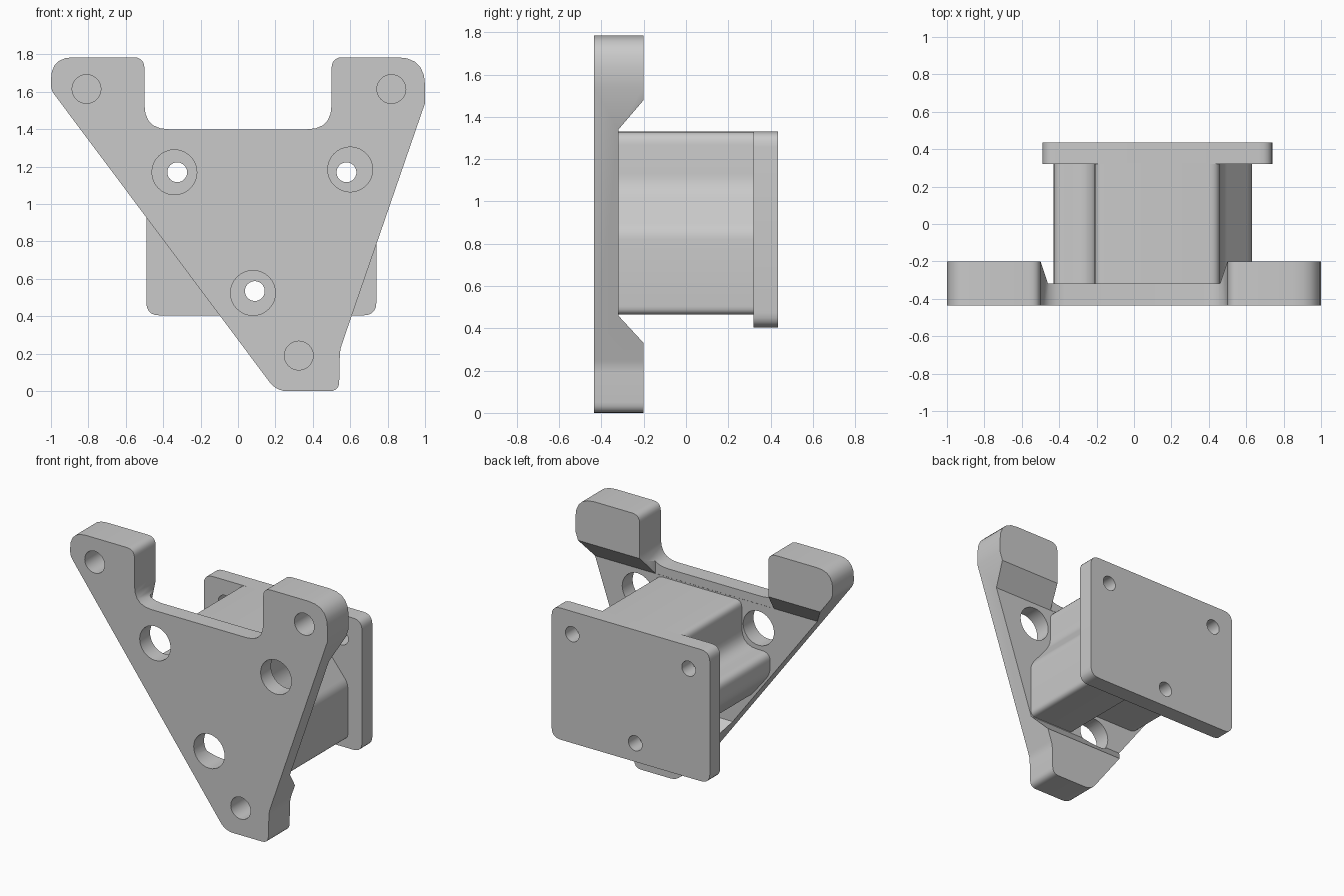
import bpy
import bmesh
import math
from mathutils import Vector

cube = bpy.data.objects.get("Cube")
if cube:
    bpy.data.objects.remove(cube, do_unlink=True)

grey = bpy.data.materials.new("plain grey")
grey.use_nodes = True
grey.diffuse_color = (0.59, 0.59, 0.59, 1)
grey.node_tree.nodes["Principled BSDF"].inputs["Base Color"].default_value = grey.diffuse_color


def rounded(corners, steps=5):
    """Outline from (a, b, cut) corners, each blended over its cut length."""
    out = []
    for i, (a, b, cut) in enumerate(corners):
        p = Vector((a, b))
        if cut == 0:
            out.append(p)
            continue
        before = Vector(corners[i - 1][:2])
        after = Vector(corners[(i + 1) % len(corners)][:2])
        start = p + (before - p).normalized() * cut
        end = p + (after - p).normalized() * cut
        for k in range(steps + 1):
            s = k / steps
            out.append(start * (1 - s) ** 2 + p * 2 * s * (1 - s) + end * s * s)
    return out


def prism(name, outline, axis, low, high):
    """Extrude a flat outline along one axis."""
    place = {"X": lambda a, b, d: (d, a, b),
             "Y": lambda a, b, d: (a, d, b),
             "Z": lambda a, b, d: (a, b, d)}[axis]
    bm = bmesh.new()
    base = [bm.verts.new(place(a, b, low)) for a, b in outline]
    top = [bm.verts.new(place(a, b, high)) for a, b in outline]
    bm.faces.new(base)
    bm.faces.new(top[::-1])
    for i in range(len(base)):
        bm.faces.new((base[i - 1], base[i], top[i], top[i - 1]))
    bmesh.ops.recalc_face_normals(bm, faces=bm.faces)
    mesh = bpy.data.meshes.new(name)
    bm.to_mesh(mesh)
    bm.free()
    obj = bpy.data.objects.new(name, mesh)
    obj.data.materials.append(grey)
    bpy.context.collection.objects.link(obj)
    return obj


def cut(target, cutter):
    """Subtract the cutter and discard it."""
    bpy.ops.object.select_all(action="DESELECT")
    bpy.context.view_layer.objects.active = target
    target.select_set(True)
    mod = target.modifiers.new("cut", "BOOLEAN")
    mod.operation = "DIFFERENCE"
    mod.solver = "EXACT"
    mod.object = cutter
    bpy.ops.object.modifier_apply(modifier=mod.name)
    bpy.data.objects.remove(cutter, do_unlink=True)


def drill(target, x, z, radius, low, high):
    ring = [(x + radius * math.cos(t * math.tau / 32), z + radius * math.sin(t * math.tau / 32))
            for t in range(32)]
    cut(target, prism("drill", ring, "Y", low, high))


# Front plate with its three thick corner pads
front_plate = prism("front_plate", rounded([
    (-1, 1.785, 0.12), (-0.5, 1.785, 0.06), (-0.5, 1.4, 0.13),
    (0.5, 1.4, 0.13), (0.5, 1.785, 0.06), (1, 1.785, 0.15),
    (1, 1.54, 0), (0.545, 0.22, 0.03), (0.54, 0, 0.05),
    (0.205, 0, 0.06), (-1, 1.61, 0.03)]), "Y", -0.435, -0.2)

# Thin the middle, leaving sloped shoulders on the pads
cut(front_plate, prism("middle_cutter", [
    (-0.32, 1.34), (-0.1, 1.597), (-0.1, 0.222), (-0.32, 0.46)], "X", -1.2, 1.2))
cut(front_plate, prism("upper_cutter", [
    (-0.46, -0.319), (0.46, -0.319), (0.533, -0.1), (-0.533, -0.1)], "Z", 1.3, 1.9))

# Large access holes and blind pad holes
for x, z in ((-0.34, 1.17), (0.6, 1.185), (0.08, 0.525)):
    drill(front_plate, x, z, 0.12, -0.6, -0.1)
for x, z in ((-0.81, 1.615), (0.82, 1.615), (0.325, 0.19)):
    drill(front_plate, x, z, 0.077, -0.6, -0.26)

# Central column, recessed around the access holes
column = prism("column", rounded([
    (-0.21, 1.33, 0.05), (0.46, 1.33, 0.06), (0.46, 1.07, 0.06),
    (0.63, 0.86, 0.04), (0.63, 0.465, 0.04), (0.27, 0.465, 0.03),
    (0.21, 0.67, 0.06), (-0.27, 0.67, 0.04), (-0.43, 0.87, 0.05),
    (-0.43, 1.02, 0.06), (-0.21, 1.02, 0.12)]), "Y", -0.325, 0.325)

# Back plate with three small through holes
back_plate = prism("back_plate", rounded([
    (-0.49, 0.405, 0.07), (0.74, 0.405, 0.07),
    (0.74, 1.33, 0.07), (-0.49, 1.33, 0.07)]), "Y", 0.32, 0.435)
for x, z in ((-0.325, 1.17), (0.58, 1.17), (0.09, 0.535)):
    drill(back_plate, x, z, 0.053, 0.2, 0.6)

# Smooth curved walls, keep edges crisp
bpy.ops.object.select_all(action="DESELECT")
for part in (front_plate, column, back_plate):
    part.select_set(True)
bpy.context.view_layer.objects.active = front_plate
bpy.ops.object.shade_smooth_by_angle(angle=math.radians(30))
